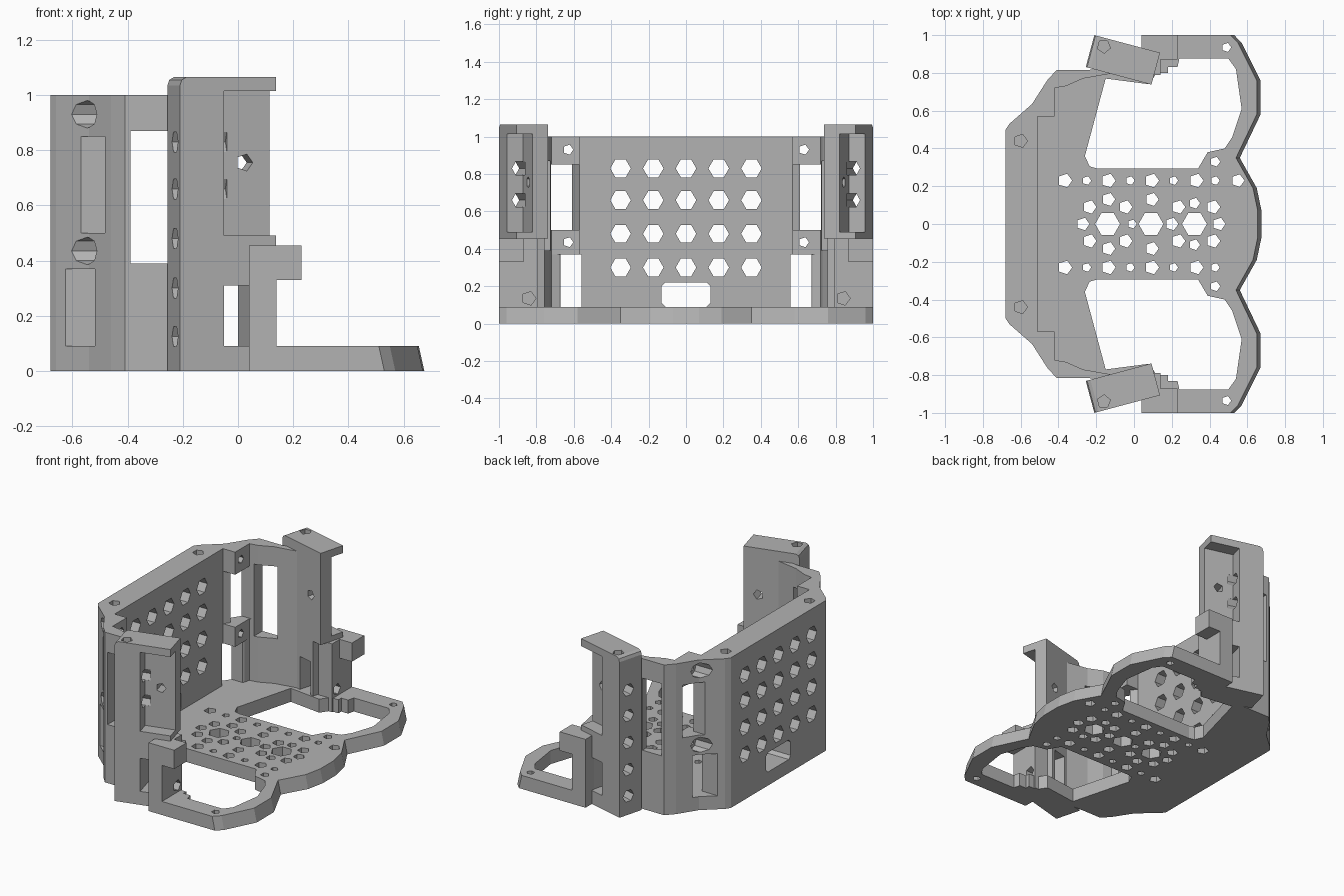
import bpy, bmesh, math
from mathutils import Vector

cube = bpy.data.objects.get("Cube")
if cube:
    bpy.data.objects.remove(cube, do_unlink=True)

grey = bpy.data.materials.new("light grey")
grey.use_nodes = True
grey.diffuse_color = (0.45, 0.45, 0.45, 1)
grey.node_tree.nodes["Principled BSDF"].inputs["Base Color"].default_value = (0.45, 0.45, 0.45, 1)

# Mappings from (profile a, profile b, depth) to model space
ALONG_X = lambda a, b, h: Vector((h, a, b))
ALONG_Y = lambda a, b, h: Vector((a, h, b))
ALONG_Z = lambda a, b, h: Vector((a, b, h))


def rect(a0, a1, b0, b1):
    return [(a0, b0), (a1, b0), (a1, b1), (a0, b1)]


def ngon(a, b, r, n=5):
    return [(a + r * math.cos(2 * math.pi * i / n), b + r * math.sin(2 * math.pi * i / n))
            for i in range(n)]


def mirrored(half):
    return half + [(x, -y) for x, y in reversed(half)]


def build(name, prisms):
    """One object from prisms, each (outline, start, end, mapping)."""
    bm = bmesh.new()
    for pts, lo, hi, place in prisms:
        low = [bm.verts.new(place(a, b, lo)) for a, b in pts]
        top = [bm.verts.new(place(a, b, hi)) for a, b in pts]
        bm.faces.new(low)
        bm.faces.new(top)
        for i in range(len(pts)):
            j = (i + 1) % len(pts)
            bm.faces.new((low[i], low[j], top[j], top[i]))
    bmesh.ops.recalc_face_normals(bm, faces=bm.faces)
    mesh = bpy.data.meshes.new(name)
    bm.to_mesh(mesh)
    bm.free()
    mesh.materials.append(grey)
    obj = bpy.data.objects.new(name, mesh)
    bpy.context.collection.objects.link(obj)
    return obj


def combine(obj, prisms, operation="DIFFERENCE"):
    tool = build("cutter", prisms)
    tool.hide_render = True
    mod = obj.modifiers.new("cut", "BOOLEAN")
    mod.operation, mod.solver, mod.object = operation, "EXACT", tool
    bpy.context.view_layer.update()
    evaluated = obj.evaluated_get(bpy.context.evaluated_depsgraph_get())
    mesh = bpy.data.meshes.new_from_object(evaluated)
    obj.modifiers.clear()
    obj.data = mesh
    bpy.data.objects.remove(tool, do_unlink=True)


# Base plate with a sloping front rim
outer = [(-0.68, 0.5), (-0.66, 0.53), (-0.54, 0.635), (-0.46, 0.76), (-0.41, 0.815)]
rim = [(0.675, 0.07), (0.65, 0.19), (0.56, 0.35), (0.67, 0.58), (0.67, 0.76), (0.57, 0.96),
       (0.53, 1.0), (0.06, 1.0), (0.04, 0.96), (0.04, 0.82), (-0.25, 0.815)]
base = build("base_plate", [(mirrored(rim + outer[::-1]), 0, 0.09, ALONG_Z)])
for v in base.data.vertices:
    if v.co.z > 0.05 and v.co.x > 0.5:
        v.co.x -= 0.02

# Base openings: two large windows and the ventilation pattern
window = [(-0.26, 0.36), (-0.235, 0.305), (-0.2, 0.295), (0.34, 0.295), (0.39, 0.38), (0.48, 0.4),
          (0.52, 0.46), (0.57, 0.61), (0.54, 0.82), (0.5, 0.875), (0.24, 0.875), (0.23, 0.83),
          (0.18, 0.83), (0.18, 0.8), (0.12, 0.8), (0.08, 0.74), (-0.15, 0.77)]
holes = [ngon(x, 0, 0.066, 6) for x in (-0.14, 0.09, 0.32)]
holes += [ngon(x, 0, 0.035) for x in (-0.27, 0.2, 0.45)]
holes += [ngon(-0.01, 0, 0.025), ngon(0.55, 0.23, 0.035)]
for s in (1, -1):
    holes.append([(x, s * y) for x, y in window])
    holes += [ngon(x, s * 0.23, 0.038) for x in (-0.365, -0.135, 0.095, 0.33)]
    holes += [ngon(x, s * 0.23, 0.024) for x in (-0.25, -0.02, 0.21, 0.43)]
    holes += [ngon(x, s * 0.13, 0.036) for x in (-0.135, 0.095)]
    holes += [ngon(x, s * 0.09, 0.037) for x in (-0.235, -0.045, 0.235, 0.42)]
    holes += [ngon(0.32, s * 0.11, 0.03), ngon(0.43, s * 0.33, 0.027), ngon(0.49, s * 0.935, 0.025)]
combine(base, [(h, -0.1, 0.2, ALONG_Z) for h in holes])

# Back wall wrapping around both rear corners
inner = [(-0.51, 0.57), (-0.43, 0.68), (-0.42, 0.72), (-0.36, 0.73), (-0.27, 0.77), (-0.1, 0.8),
         (-0.1, 0.83), (-0.25, 0.815)]
wall = build("back_wall", [(mirrored(inner + outer[::-1]), 0.09, 1, ALONG_Z)])

# Corner bosses on the inside of the wall
bosses = []
for s in (1, -1):
    pad = [(-0.53, s * 0.57), (-0.42, s * 0.57), (-0.42, s * 0.73), (-0.46, s * 0.73)]
    bosses += [(pad, z0, z1, ALONG_Z) for z0, z1 in ((0.85, 1.0), (0.37, 0.5))]
combine(wall, bosses, "UNION")

# Wall vents, cable slot, side windows and screw holes
cuts = [(ngon(y * 0.175, z, 0.055, 6), -0.8, -0.45, ALONG_X)
        for y in range(-2, 3) for z in (0.3, 0.48, 0.66, 0.83)]
slot = [(-0.13, 0.11), (-0.11, 0.09), (0.11, 0.09), (0.13, 0.11),
        (0.13, 0.2), (0.11, 0.22), (-0.11, 0.22), (-0.13, 0.2)]
cuts.append((slot, -0.8, -0.45, ALONG_X))
bores = []
for s in (1, -1):
    cuts.append((rect(s * 0.61, s * 0.725, 0.5, 0.85), -0.8, -0.41, ALONG_X))
    cuts.append((rect(s * 0.56, s * 0.67, 0.09, 0.37), -0.8, -0.41, ALONG_X))
    cuts.append((rect(-0.39, -0.25, 0.39, 0.87), s * 0.7, s * 0.9, ALONG_Y))
    cuts.append((ngon(-0.6, s * 0.44, 0.036), 0.9, 1.1, ALONG_Z))
    for z in (0.93, 0.435):
        cuts.append((ngon(s * 0.63, z, 0.05, 8), -0.8, -0.48, ALONG_X))
        bores.append((ngon(s * 0.63, z, 0.028), -0.8, -0.3, ALONG_X))
combine(wall, cuts)
combine(wall, bores)

# Turned side towers with their feet
for s, side in ((1, "left"), (-1, "right")):
    turn = math.radians(15)
    c, d = math.cos(turn), math.sin(turn)

    def spot(u, v, z, s=s, c=c, d=d):
        return Vector((-0.21 + u * c - v * d, s * (1.0 - u * d - v * c), z))

    across = lambda u, z, v, f=spot: f(u, v, z)
    lengthwise = lambda v, z, u, f=spot: f(u, v, z)
    upright = lambda u, v, z, f=spot: f(u, v, z)

    profile = [(0, 0), (0.29, 0), (0.29, 0.455), (0.36, 0.455), (0.36, 1.065),
               (0.025, 1.065), (0.007, 1.055), (0, 1.035)]
    tower = build(side + "_tower", [(profile, 0, 0.175, across)])
    combine(tower, [
        (rect(0.165, 0.5, 0.49, 1.015), -0.1, 0.09, across),   # open recess
        (rect(0.165, 0.265, 0.09, 0.31), -0.1, 0.3, across),   # lower opening
        (ngon(0.064, 0.045, 0.036), 1.0, 1.2, upright),        # top screw hole
    ])
    combine(tower, [(ngon(0.07, z, 0.042, 6), -0.1, 0.2 if z > 0.5 else 0.14, lengthwise)
                    for z in (0.125, 0.3, 0.48, 0.66, 0.83)]
            + [(ngon(0.265, 0.755, 0.032), 0.05, 0.3, across)])

    # Foot: upright post with an overhanging block
    foot = build(side + "_foot", [(rect(0.04, 0.14, 0, 0.455), s * 0.79, s * 1.0, ALONG_Y)])
    combine(foot, [(rect(0.1, 0.23, 0.33, 0.455), s * 0.87, s * 1.0, ALONG_Y)], "UNION")
    combine(foot, [(ngon(s * 0.84, 0.135, 0.038), 0.08, 0.2, ALONG_X)])
